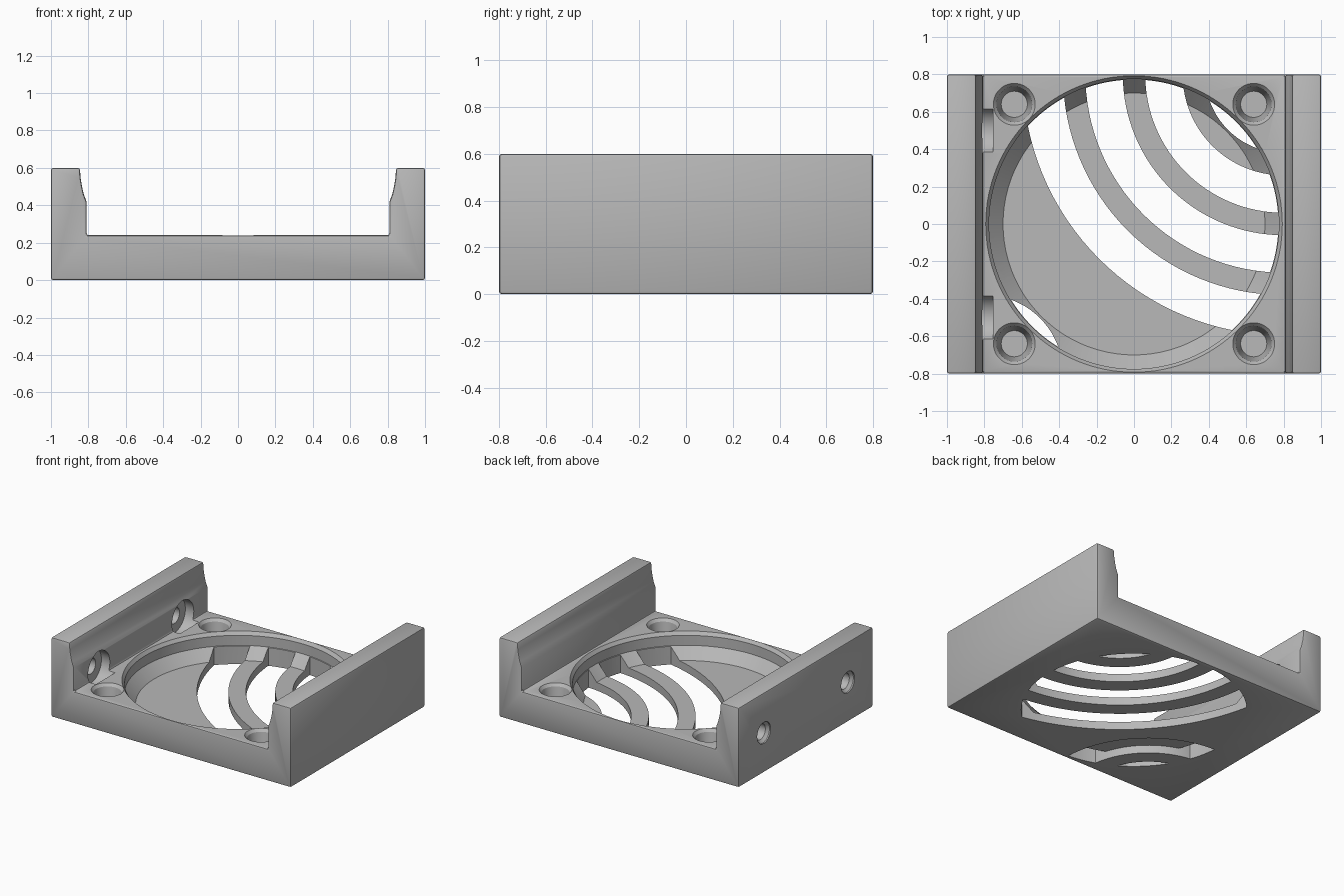
import bpy, bmesh, math
from mathutils import Matrix, Vector

cube = bpy.data.objects.get("Cube")
if cube:
    bpy.data.objects.remove(cube, do_unlink=True)

# One plain grey material
grey = bpy.data.materials.new("plain grey")
grey.use_nodes = True
grey.diffuse_color = (0.48, 0.48, 0.48, 1)
grey.node_tree.nodes["Principled BSDF"].inputs["Base Color"].default_value = (0.48, 0.48, 0.48, 1)


def add_object(name, bm):
    bmesh.ops.recalc_face_normals(bm, faces=bm.faces)
    mesh = bpy.data.meshes.new(name)
    bm.to_mesh(mesh)
    bm.free()
    mesh.materials.append(grey)
    obj = bpy.data.objects.new(name, mesh)
    bpy.context.collection.objects.link(obj)
    return obj


def lathe(name, profile, matrix=Matrix(), steps=64):
    """Revolve (radius, height) points; a profile off the axis closes into a ring."""
    bm = bmesh.new()
    verts = [bm.verts.new((r, 0, z)) for r, z in profile]
    edges = [bm.edges.new(pair) for pair in zip(verts, verts[1:])]
    if profile[0][0] > 0:
        edges.append(bm.edges.new((verts[-1], verts[0])))
    bmesh.ops.spin(bm, geom=verts + edges, axis=(0, 0, 1), cent=(0, 0, 0),
                   angle=math.tau, steps=steps, use_duplicate=False)
    bmesh.ops.remove_doubles(bm, verts=bm.verts, dist=1e-5)
    bm.transform(matrix)
    obj = add_object(name, bm)
    obj.hide_render = True
    return obj


def apply_modifiers(obj):
    graph = bpy.context.evaluated_depsgraph_get()
    mesh = bpy.data.meshes.new_from_object(obj.evaluated_get(graph))
    obj.modifiers.clear()
    obj.data = mesh


def boolean(obj, cutter, operation="DIFFERENCE"):
    mod = obj.modifiers.new("cut", "BOOLEAN")
    mod.object = cutter
    mod.operation = operation
    mod.solver = "EXACT"
    apply_modifiers(obj)
    bpy.data.objects.remove(cutter, do_unlink=True)


# Channel-shaped body: floor plate with two side walls
half = [(0.81, 0.24), (0.81, 0.42), (0.825, 0.46), (0.836, 0.51),
        (0.842, 0.55), (0.845, 0.6), (1, 0.6), (1, 0)]
outline = half + [(-x, z) for x, z in reversed(half)]
bm = bmesh.new()
face = bm.faces.new([bm.verts.new((x, -0.8, z)) for x, z in outline])
extruded = bmesh.ops.extrude_face_region(bm, geom=[face])["geom"]
bmesh.ops.translate(bm, vec=(0, 1.6, 0),
                    verts=[g for g in extruded if isinstance(g, bmesh.types.BMVert)])
frame = add_object("fan_mount_frame", bm)
bevel = frame.modifiers.new("soft edges", "BEVEL")
bevel.width = 0.012
bevel.segments = 2
bevel.limit_method = "ANGLE"
bevel.angle_limit = math.radians(50)
apply_modifiers(frame)

# Round fan opening: chamfered rim, straight wall and sloped foot
boolean(frame, lathe("fan_opening", [
    (0, 0.06), (0.7, 0.06), (0.775, 0.14), (0.775, 0.215), (0.795, 0.243),
    (0.795, 0.3), (0, 0.3)], steps=128))

# Curved grille slots, concentric about two opposite corners
slots = {0.8: [(0, 0.42), (0.54, 0.74), (0.86, 1.06), (1.18, 1.395)],
         -0.8: [(0, 0.42), (0.54, 0.74)]}
for corner, rings in slots.items():
    for inner, outer in rings:
        profile = [(inner, -0.1), (outer, -0.1), (outer, 0.2), (inner, 0.2)]
        slot = lathe("grille_slot", profile,
                     Matrix.Translation((corner, corner, 0)), 128)
        limit = lathe("slot_limit", [(0, -0.2), (0.772, -0.2), (0.772, 0.21), (0, 0.21)],
                      steps=128)
        boolean(slot, limit, "INTERSECT")
        boolean(frame, slot)

# Blind tapered screw holes in the four corners
for x in (-0.64, 0.64):
    for y in (-0.64, 0.64):
        boolean(frame, lathe("corner_hole", [
            (0, 0.07), (0.07, 0.07), (0.095, 0.22), (0.112, 0.24),
            (0.112, 0.3), (0, 0.3)], Matrix.Translation((x, y, 0)), 48))

# Two counterbored screw holes through one side wall
for y in (-0.5, 0.5):
    place = Matrix.Translation((-1, y, 0.3)) @ Matrix.Rotation(math.pi / 2, 4, "Y")
    boolean(frame, lathe("side_hole", [
        (0, -0.05), (0.08, -0.05), (0.08, 0.01), (0.06, 0.03), (0.06, 0.12),
        (0.13, 0.12), (0.13, 0.245), (0, 0.245)], place, 48))

bpy.ops.object.select_all(action="DESELECT")
frame.select_set(True)
bpy.context.view_layer.objects.active = frame
bpy.ops.object.shade_smooth_by_angle(angle=math.radians(25))
